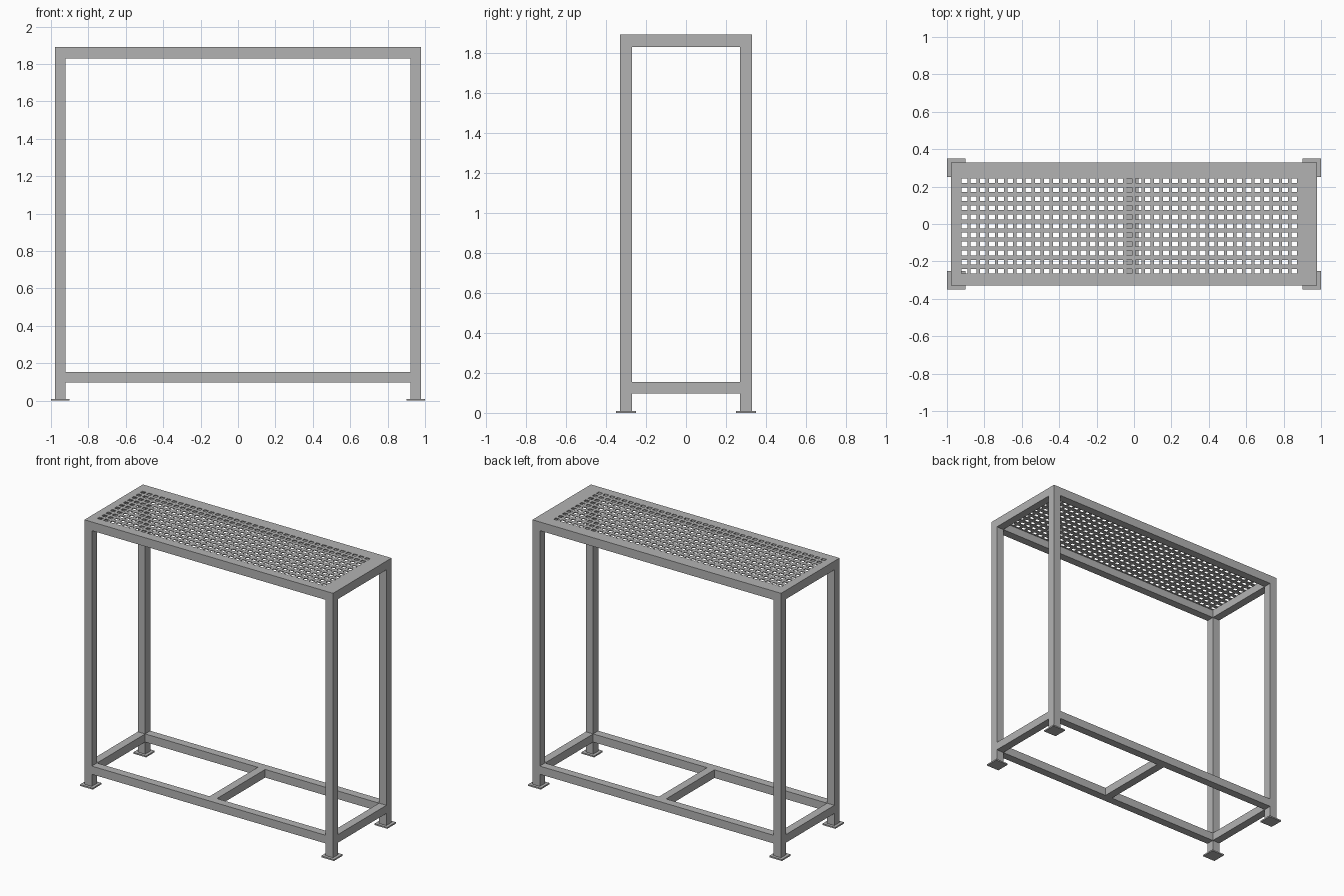
import bpy
import bmesh

cube = bpy.data.objects.get("Cube")
if cube:
    bpy.data.objects.remove(cube, do_unlink=True)

steel = bpy.data.materials.new("grey steel")
GREY = (0.45, 0.45, 0.45, 1)
steel.diffuse_color = GREY
steel.use_nodes = True
steel.node_tree.nodes["Principled BSDF"].inputs["Base Color"].default_value = GREY

LEG_X, LEG_Y = 0.95, 0.30       # leg centres
R = 0.029                       # half tube width
TOP, PLATE = 1.892, 0.006       # overall height, sheet thickness
FOOT = 0.01


def add_object(name, bm):
    mesh = bpy.data.meshes.new(name)
    bm.to_mesh(mesh)
    bm.free()
    mesh.materials.append(steel)
    obj = bpy.data.objects.new(name, mesh)
    bpy.context.collection.objects.link(obj)
    return obj


def box(name, x, y, z):
    """Box from (min, max) ranges on each axis."""
    bm = bmesh.new()
    bmesh.ops.create_cube(bm, size=1)
    for v in bm.verts:
        v.co = [r[0] if c < 0 else r[1] for c, r in zip(v.co, (x, y, z))]
    return add_object(name, bm)


def around(c, half):
    return (c - half, c + half)


# Legs and foot plates
for sx, side in ((-1, "right"), (1, "left")):
    for sy, end in ((-1, "front"), (1, "back")):
        x, y = sx * LEG_X, sy * LEG_Y
        box(f"{end}_{side}_leg", around(x, R), around(y, R), (FOOT, TOP))
        box(f"{end}_{side}_foot", around(x, 0.05), around(y, 0.049), (0, FOOT))

# Upper and lower rails between the legs
IN_X, IN_Y = LEG_X - R, LEG_Y - R
LOWER = (0.096, 0.154)
for level, z in (("lower", LOWER), ("upper", (TOP - 2 * R - 0.004, TOP - PLATE))):
    for s, end, side in ((-1, "front", "right"), (1, "back", "left")):
        box(f"{level}_{end}_rail", (-IN_X, IN_X), around(s * LEG_Y, R), z)
        box(f"{level}_{side}_rail", around(s * LEG_X, R), (-IN_Y, IN_Y), z)
box("lower_crossbar", around(-0.005, R), (-IN_Y, IN_Y), LOWER)


# Perforated sheet, notched around the four legs
def cuts(outer, inner, first, last, count, half):
    """Sorted grid lines and the set of hole strips between them."""
    lines, holes = [-outer, outer, inner], []
    for i in range(count):
        c = first + (last - first) * i / (count - 1)
        holes.append(c)
        lines += around(c, half)
    if abs(first) + half < inner:
        lines.append(-inner)
    lines.sort()
    strips = {i for i in range(len(lines) - 1)
              if any(abs((lines[i] + lines[i + 1]) / 2 - c) < half for c in holes)}
    return lines, strips


xs, x_holes = cuts(LEG_X + R, IN_X, -0.907, 0.857, 37, 0.0155)
ys, y_holes = cuts(LEG_Y + R, IN_Y, -0.252, 0.231, 11, 0.0125)
bm = bmesh.new()
grid = [[bm.verts.new((x, y, TOP)) for y in ys] for x in xs]
for i in range(len(xs) - 1):
    for j in range(len(ys) - 1):
        hole = i in x_holes and j in y_holes
        corner = i in (0, len(xs) - 2) and j in (0, len(ys) - 2)
        if not hole and not corner:
            bm.faces.new((grid[i][j], grid[i + 1][j],
                          grid[i + 1][j + 1], grid[i][j + 1]))
loose = [v for v in bm.verts if not v.link_faces]
bmesh.ops.delete(bm, geom=loose, context="VERTS")
sheet = add_object("perforated_top", bm)
solid = sheet.modifiers.new("thickness", "SOLIDIFY")
solid.thickness = PLATE
solid.offset = -1
